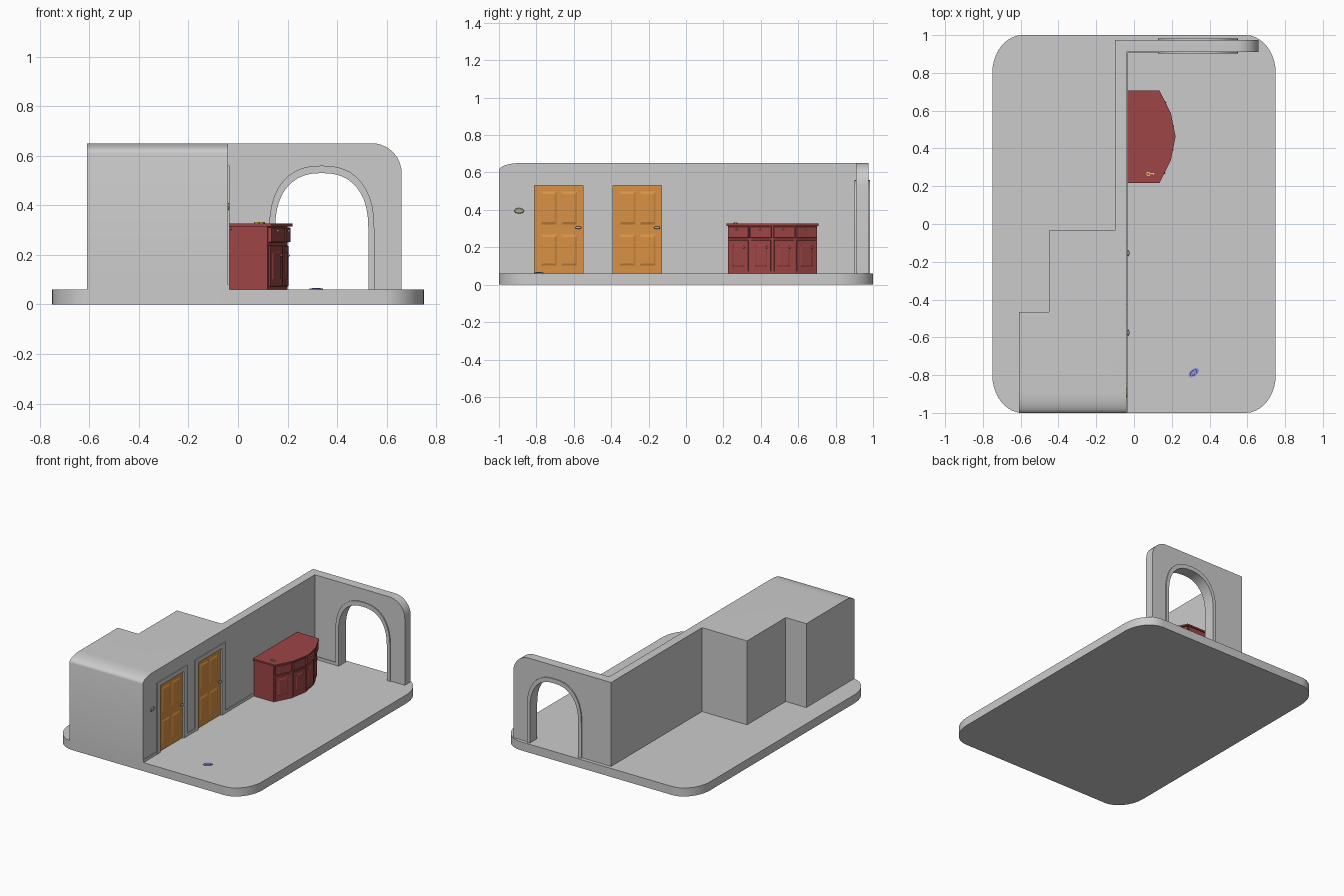
import bpy, bmesh, math
from mathutils import Matrix, Vector

if "Cube" in bpy.data.objects:
    bpy.data.objects.remove(bpy.data.objects["Cube"])


def material(name, rgb):
    m = bpy.data.materials.new(name)
    m.diffuse_color = (*rgb, 1)
    m.use_nodes = True
    m.node_tree.nodes["Principled BSDF"].inputs["Base Color"].default_value = m.diffuse_color
    return m


WOOD = material("door_wood", (0.70, 0.29, 0.06))
RED = material("mahogany", (0.34, 0.06, 0.06))
METAL = material("metal", (0.45, 0.47, 0.52))
GOLD = material("brass", (0.75, 0.65, 0.1))
BLUE = material("blue", (0.3, 0.3, 0.8))
OLIVE = material("olive", (0.42, 0.42, 0.3))


def finish(name, bm, mat=None, smooth=False, matrix=None):
    bmesh.ops.recalc_face_normals(bm, faces=bm.faces)
    if matrix:
        bm.transform(matrix)
    me = bpy.data.meshes.new(name)
    bm.to_mesh(me)
    bm.free()
    ob = bpy.data.objects.new(name, me)
    bpy.context.collection.objects.link(ob)
    if mat:
        me.materials.append(mat)
    if smooth:
        bpy.context.view_layer.objects.active = ob
        ob.select_set(True)
        bpy.ops.object.shade_smooth_by_angle(angle=math.radians(35))
        ob.select_set(False)
    return ob


def prism_bm(pts, a, b, axis, inset=0.0):
    """Extrude a 2D outline from a to b along an axis; inset shrinks the far end."""
    place = {"z": lambda u, v, w: (u, v, w), "y": lambda u, v, w: (u, w, v),
             "x": lambda u, v, w: (w, u, v)}[axis]
    us, vs = [p[0] for p in pts], [p[1] for p in pts]
    cu, cv = (min(us) + max(us)) / 2, (min(vs) + max(vs)) / 2
    su, sv = 1 - 2 * inset / (max(us) - min(us)), 1 - 2 * inset / (max(vs) - min(vs))
    bm = bmesh.new()
    r0 = [bm.verts.new(place(u, v, a)) for u, v in pts]
    r1 = [bm.verts.new(place(cu + (u - cu) * su, cv + (v - cv) * sv, b)) for u, v in pts]
    n = len(pts)
    for i in range(n):
        j = (i + 1) % n
        bm.faces.new((r0[i], r0[j], r1[j], r1[i]))
    bm.faces.new(r0)
    bm.faces.new(r1)
    return bm


def prism(name, pts, a, b, axis, mat=None, inset=0.0, smooth=False, matrix=None):
    return finish(name, prism_bm(pts, a, b, axis, inset), mat, smooth, matrix)


def rect(u0, v0, u1, v1):
    return [(u0, v0), (u1, v0), (u1, v1), (u0, v1)]


def arc(cx, cy, rx, ry, a0, a1, n=10):
    ang = [math.radians(a0 + (a1 - a0) * i / n) for i in range(n + 1)]
    return [(cx + rx * math.cos(t), cy + ry * math.sin(t)) for t in ang]


def ball(name, loc, size, mat):
    bm = bmesh.new()
    bmesh.ops.create_uvsphere(bm, u_segments=12, v_segments=8, radius=1)
    finish(name, bm, mat, True, Matrix.Translation(loc) @ Matrix.Diagonal((*size, 1)))


FLOOR, TOP, FACE = 0.06, 0.65, -0.04

# floor slab with rounded corners
slab = []
for sx, sy, a in ((1, 1, 0), (-1, 1, 90), (-1, -1, 180), (1, -1, 270)):
    slab += arc(sx * 0.59, sy * 0.8, 0.16, 0.2, a, a + 90)
prism("floor_slab", slab, 0, FLOOR, "z", smooth=True)

# stepped long wall, with the front top edge rounded over
plan = [(FACE, -1), (FACE, 0.91), (-0.1, 0.91), (-0.1, -0.035), (-0.45, -0.035),
        (-0.45, -0.465), (-0.61, -0.465), (-0.61, -1)]
bm = prism_bm(plan, FLOOR, TOP, "z")
curve = arc(-0.89, 0.61, 0.11, 0.04, 90, 180, 8)
for y, _ in curve[:-1]:
    bmesh.ops.bisect_plane(bm, geom=bm.verts[:] + bm.edges[:] + bm.faces[:],
                           plane_co=(0, y, 0), plane_no=(0, 1, 0))
for v in bm.verts:
    if v.co.z > 0.6 and v.co.y < -0.89:
        t = min(1, (-0.89 - v.co.y) / 0.11)
        v.co.z = 0.61 + 0.04 * math.sqrt(max(0, 1 - t * t))
wall = finish("long_wall", bm, smooth=True)


# end wall with rounded corner and arched opening
def arch(half, rise, n=20, power=2.4):
    pts = [(0.338 - half, FLOOR)]
    for i in range(n + 1):
        t = math.pi * (1 - i / n)
        c, s = math.cos(t), max(0, math.sin(t))
        pts.append((0.338 + half * math.copysign(abs(c) ** (2 / power), c),
                    0.30 + rise * s ** (2 / power)))
    return pts + [(0.338 + half, FLOOR)]


inner, outer = arch(0.188, 0.23), arch(0.212, 0.26)
end_profile = ([(-0.1, FLOOR)] + arch(0.19, 0.232) + [(0.66, FLOOR)]
               + arc(0.54, 0.53, 0.12, 0.12, 0, 90) + [(-0.1, TOP)])
prism("end_wall", end_profile, 0.91, 0.975, "y", smooth=True)
prism("arch_trim", outer + inner[::-1], 0.902, 0.983, "y", smooth=True)

# two doors: recess, slab, panels, frame and handle
for k, y0 in enumerate((-0.81, -0.39)):
    y1, zt = y0 + 0.26, 0.53
    cut = prism(f"door_cutter_{k}", rect(y0, 0, y1, zt), -0.065, 0, "x")
    cut.hide_render = True
    cut.hide_viewport = True
    mod = wall.modifiers.new(f"door_recess_{k}", "BOOLEAN")
    mod.operation, mod.object, mod.solver = "DIFFERENCE", cut, "EXACT"
    prism(f"door_{k}", rect(y0, FLOOR, y1, zt), -0.065, -0.047, "x", WOOD)
    for c in (0, 1):
        ya = y0 + 0.03 + c * 0.108
        for r, (za, zb) in enumerate(((0.10, 0.27), (0.32, 0.50))):
            prism(f"door_panel_{k}_{r}{c}", rect(ya, za, ya + 0.092, zb),
                  -0.048, -0.042, "x", WOOD, inset=0.014)
    w, h = 0.037, 0.56
    frame = [(y0 - w, FLOOR), (y0 - w, h), (y1 + w, h), (y1 + w, FLOOR),
             (y1, FLOOR), (y1, zt), (y0, zt), (y0, FLOOR)]
    prism(f"door_frame_{k}", frame, FACE - 0.002, -0.034, "x")
    prism(f"door_handle_stem_{k}", arc(y1 - 0.022, 0.305, 0.004, 0.004, 0, 330, 11),
          -0.048, -0.03, "x", METAL)
    ball(f"door_handle_{k}", (-0.03, y1 - 0.025, 0.305), (0.006, 0.017, 0.007), METAL)

# skirting boards along both walls
for k, (ya, yb) in enumerate(((-1, -0.847), (-0.513, -0.427), (-0.093, 0.91))):
    prism(f"skirting_{k}", rect(ya, FLOOR, yb, 0.08), FACE - 0.001, -0.035, "x")
prism("skirting_end", rect(FACE, FLOOR, 0.126, 0.08), 0.905, 0.911, "y")

# wall plate beside the doors
prism("wall_plate", arc(-0.892, 0.395, 0.028, 0.016, 0, 315, 7), FACE - 0.001, -0.034,
      "x", OLIVE, inset=0.004)

# bow-fronted sideboard
side = [(0.12, 0.225), (0.18, 0.342), (0.2, 0.4625), (0.18, 0.583), (0.12, 0.7)]
body = [(-0.035, 0.225)] + side + [(-0.035, 0.7)]
lid = [(-0.035, 0.217), (0.135, 0.217), (0.195, 0.337), (0.22, 0.4625),
       (0.195, 0.588), (0.135, 0.708), (-0.035, 0.708)]
prism("sideboard_body", body, FLOOR, 0.317, "z", RED)
prism("sideboard_top", lid, 0.315, 0.326, "z", RED)
for k in range(4):
    p, q = Vector((*side[k], 0)), Vector((*side[k + 1], 0))
    d, length = (q - p).normalized(), (q - p).length
    n = Vector((d.y, -d.x, 0))
    mat = Matrix((n, d, Vector((0, 0, 1)))).transposed().to_4x4()
    mat.translation = p
    m = 0.008
    prism(f"drawer_{k}", rect(m / 2, 0.25, length - m / 2, 0.311), -0.001, 0.013, "x",
          RED, inset=0.002, matrix=mat)
    prism(f"cupboard_door_{k}", rect(m, 0.072, length - m, 0.238), -0.001, 0.005, "x",
          RED, inset=0.002, matrix=mat)
    prism(f"cupboard_panel_{k}", rect(0.028, 0.095, length - 0.028, 0.215), 0.004, 0.008,
          "x", RED, inset=0.008, matrix=mat)
    ball(f"drawer_knob_{k}", mat @ Vector((0.016, length * 0.45, 0.297)), (0.005,) * 3, METAL)
    ball(f"cupboard_knob_{k}", mat @ Vector((0.009, length * 0.76, 0.198)), (0.005,) * 3, METAL)

# small key on the sideboard
key = Matrix.Translation((0.076, 0.265, 0.326)) @ Matrix.Rotation(0.12, 4, "Z")
ring = arc(0, 0, 0.011, 0.011, 0, 360, 16)
hole = arc(0, 0, 0.006, 0.006, 360, 0, 16)
prism("key_bow", ring + hole, 0, 0.006, "z", GOLD, matrix=key)
prism("key_shaft", rect(0.010, -0.002, 0.032, 0.002), 0, 0.006, "z", GOLD, matrix=key)
prism("key_bit", rect(0.025, -0.009, 0.030, -0.001), 0, 0.006, "z", GOLD, matrix=key)

# small blue dish on the floor
dish = Matrix.Translation((0.316, -0.787, FLOOR)) @ Matrix.Rotation(math.radians(38), 4, "Z")
prism("blue_dish", arc(0, 0, 0.032, 0.019, 0, 345, 23), 0, 0.004, "z", BLUE, matrix=dish)
prism("blue_dish_top", arc(0, 0, 0.022, 0.012, 0, 345, 23), 0.003, 0.007, "z", BLUE,
      inset=0.002, matrix=dish)
